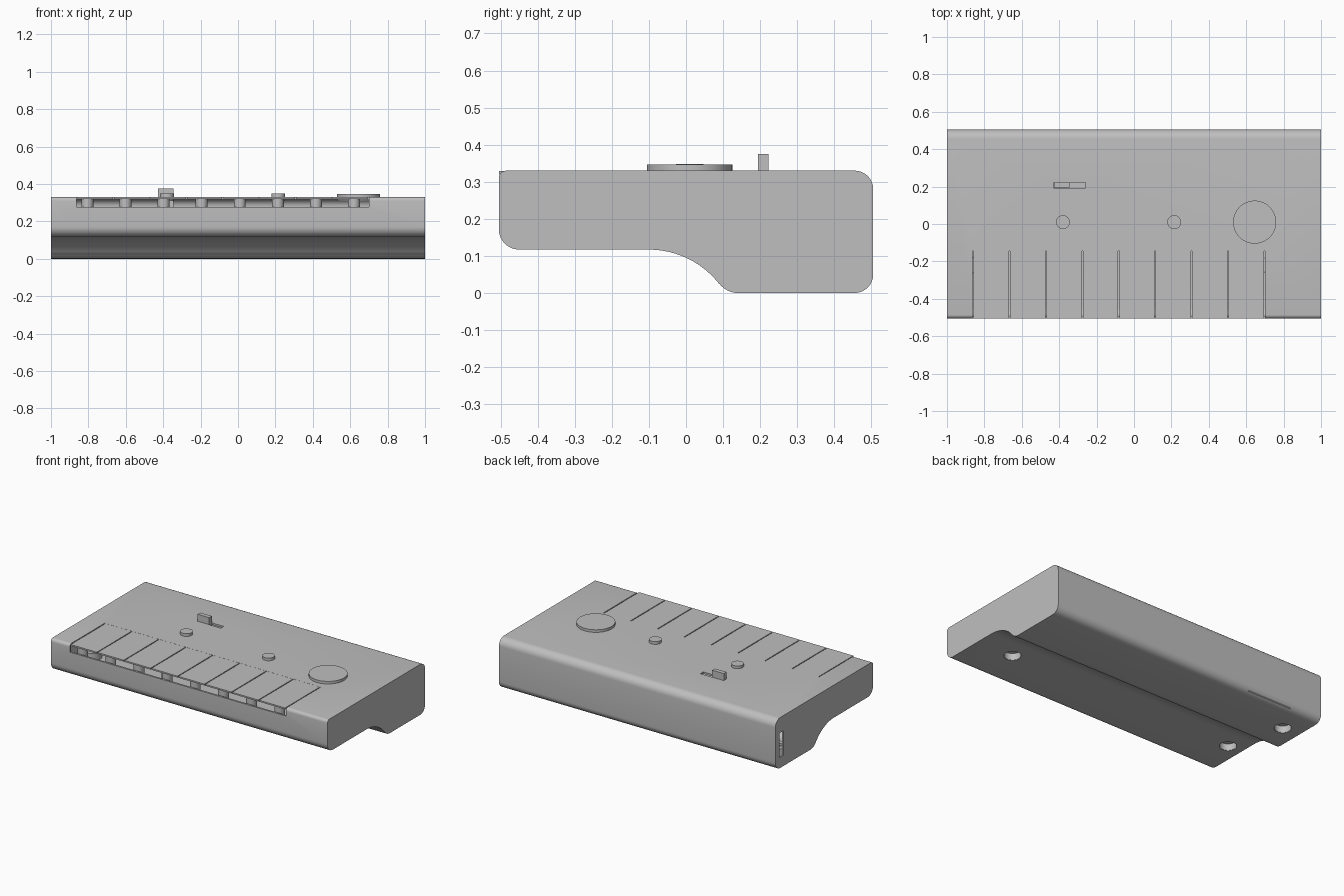
import bpy, bmesh, math
from mathutils import Vector, Matrix

if "Cube" in bpy.data.objects:
    bpy.data.objects.remove(bpy.data.objects["Cube"])

grey = bpy.data.materials.new("plain_grey")
grey.diffuse_color = (0.52, 0.52, 0.52, 1)
grey.use_nodes = True
grey.node_tree.nodes["Principled BSDF"].inputs["Base Color"].default_value = grey.diffuse_color


def finish(name, bm):
    bmesh.ops.recalc_face_normals(bm, faces=bm.faces)
    me = bpy.data.meshes.new(name)
    bm.to_mesh(me)
    bm.free()
    me.materials.append(grey)
    ob = bpy.data.objects.new(name, me)
    bpy.context.collection.objects.link(ob)
    return ob


def box(name, x0, x1, y0, y1, z0, z1):
    bm = bmesh.new()
    size = Vector((x1 - x0, y1 - y0, z1 - z0))
    mid = Vector((x0 + x1, y0 + y1, z0 + z1)) / 2
    bmesh.ops.create_cube(bm, size=1, matrix=Matrix.Translation(mid) @ Matrix.Diagonal((*size, 1)))
    return finish(name, bm)


def cylinder(name, x, y, z0, z1, r, sides=48):
    bm = bmesh.new()
    bmesh.ops.create_cone(bm, cap_ends=True, segments=sides, radius1=r, radius2=r,
                          depth=z1 - z0, matrix=Matrix.Translation((x, y, (z0 + z1) / 2)))
    return finish(name, bm)


def ring(name, x, y, z, profile, sides=32):
    """Revolve a closed (radius, height) loop around a vertical axis."""
    bm = bmesh.new()
    rows = []
    for i in range(sides):
        a = 2 * math.pi * i / sides
        rows.append([bm.verts.new((x + r * math.cos(a), y + r * math.sin(a), z + h)) for r, h in profile])
    n = len(profile)
    for i in range(sides):
        a, b = rows[i], rows[(i + 1) % sides]
        for j in range(n):
            bm.faces.new((a[j], b[j], b[(j + 1) % n], a[(j + 1) % n]))
    return finish(name, bm)


def arc(cy, cz, r, a0, a1, n=8):
    return [(cy + r * math.cos(math.radians(a0 + (a1 - a0) * i / n)),
             cz + r * math.sin(math.radians(a0 + (a1 - a0) * i / n))) for i in range(n + 1)]


def apply(ob, mod):
    bpy.context.view_layer.objects.active = ob
    bpy.ops.object.modifier_apply(modifier=mod.name)


def cut(ob, cutter):
    mod = ob.modifiers.new("cut", 'BOOLEAN')
    mod.operation, mod.solver, mod.object = 'DIFFERENCE', 'EXACT', cutter
    apply(ob, mod)
    bpy.data.objects.remove(cutter)


# Body: side profile with rounded corners and a curved step underneath
F, B, TOP, STEP = -0.505, 0.505, 0.33, 0.117
profile = (arc(F + 0.02, TOP - 0.02, 0.02, 90, 180, 5)
           + arc(F + 0.055, STEP + 0.055, 0.055, 180, 270)
           + arc(-0.1, STEP - 0.24, 0.24, 90, 38, 12)
           + arc(0.14, 0.0625, 0.0625, 218, 270, 6)
           + arc(B - 0.05, 0.05, 0.05, -90, 0)
           + arc(B - 0.05, TOP - 0.05, 0.05, 0, 90))
bm = bmesh.new()
left = [bm.verts.new((-1, y, z)) for y, z in profile]
right = [bm.verts.new((1, y, z)) for y, z in profile]
for i in range(len(profile)):
    j = (i + 1) % len(profile)
    bm.faces.new((left[i], left[j], right[j], right[i]))
bm.faces.new(left)
bm.faces.new(right)
body = finish("body", bm)

# Hollow the body into a thin shell
shell = body.modifiers.new("shell", 'SOLIDIFY')
shell.thickness, shell.offset, shell.use_even_offset = 0.012, -1, True
apply(body, shell)

# Openings: keyboard, slider slot, side slot, rear seam
K0, K1, KEYS = -0.86, 0.697, 8
cut(body, box("key_cutter", K0 - 0.003, K1 + 0.003, -0.6, -0.145, 0.278, 0.4))
cut(body, box("slider_cutter", -0.43, -0.26, 0.193, 0.223, 0.25, 0.4))
cut(body, box("side_cutter", -1.1, -0.95, 0.42, 0.46, 0.07, 0.23))
cut(body, box("seam_cutter", -0.78, -0.46, 0.487, 0.491, -0.1, 0.04))

# Screw wells underneath
well = [(0.05, 0.002), (0.058, 0.002), (0.058, 0.06), (0.022, 0.06), (0.022, 0.045), (0.05, 0.045)]
for x, y, z in ((0.74, -0.22, STEP), (-0.9, -0.22, STEP), (-0.88, 0.3, 0)):
    cut(body, cylinder("well_cutter", x, y, z - 0.05, z + 0.05, 0.052, 32))
    ring("screw_well", x, y, z, well)

# Keys, with a round post under each
pitch = (K1 - K0) / KEYS
for i in range(KEYS):
    x = K0 + i * pitch
    box("key", x + 0.003, x + pitch - 0.003, F, -0.145, 0.32, 0.3295)
    cylinder("key_post", -0.805 + 0.2036 * i, -0.455, 0.15, 0.321, 0.032, 24)

# Controls on the top
box("slider_knob", -0.429, -0.345, 0.194, 0.222, 0.25, 0.375)
for x in (-0.38, 0.215):
    cylinder("round_button", x, 0.01, 0.31, 0.348, 0.037, 32)
cylinder("large_disc", 0.645, 0.01, 0.31, 0.347, 0.115, 64)

# Smooth the curves, keep the edges crisp
bpy.ops.object.select_all(action='DESELECT')
for ob in bpy.context.scene.objects:
    ob.select_set(True)
bpy.context.view_layer.objects.active = body
bpy.ops.object.shade_smooth_by_angle(angle=math.radians(30))
